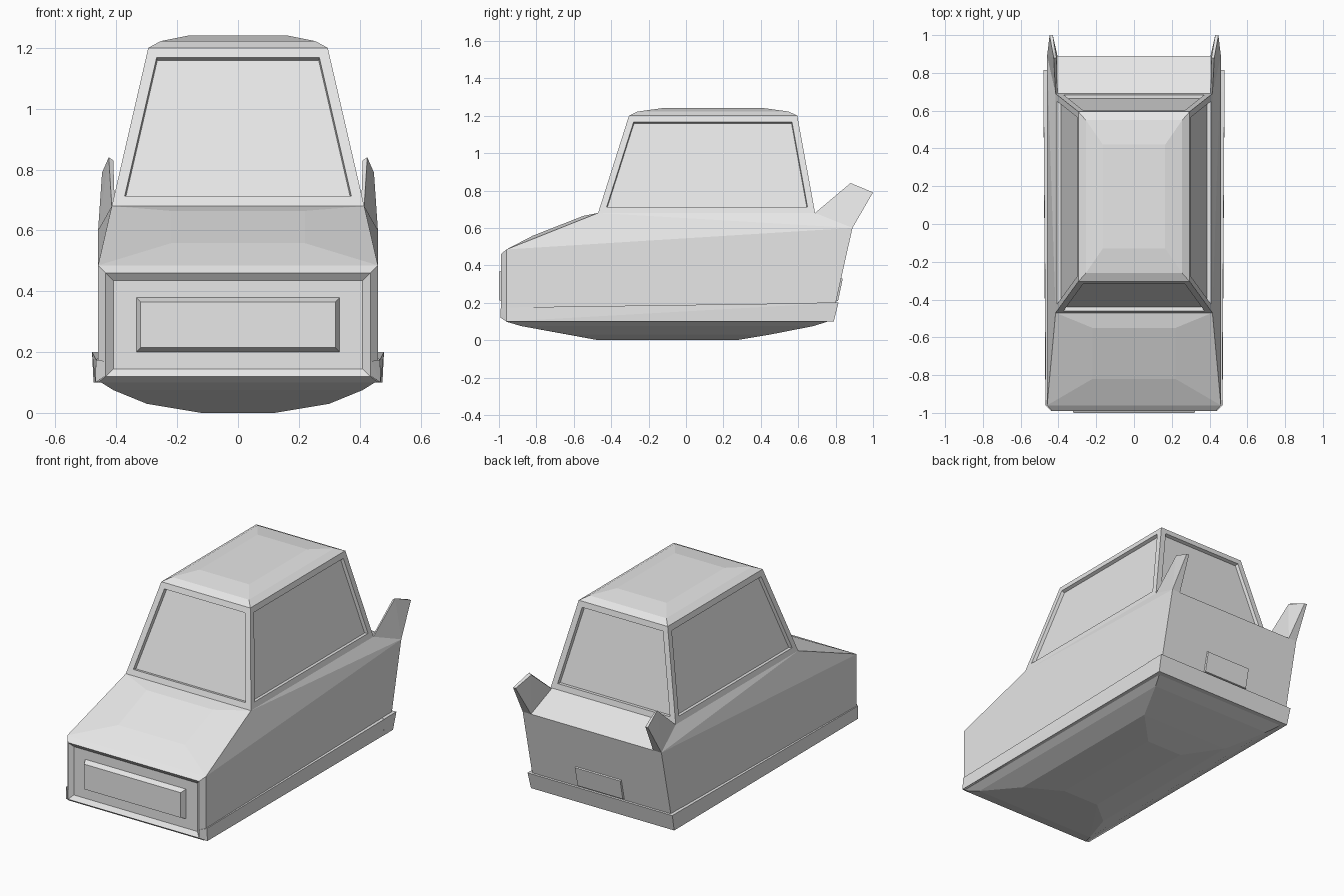
import bpy
import bmesh

cube = bpy.data.objects.get("Cube")
if cube:
    bpy.data.objects.remove(cube, do_unlink=True)

grey = bpy.data.materials.new("light_grey")
grey.use_nodes = True
grey.diffuse_color = (0.8, 0.8, 0.8, 1)
grey.node_tree.nodes["Principled BSDF"].inputs["Base Color"].default_value = (0.8, 0.8, 0.8, 1)


def mirrored(points):
    return points + [(-x, y, z) for x, y, z in points]


def ring(x, front, back, z):
    """Four corners of a level rectangle."""
    return mirrored([(x, front, z), (x, back, z)])


def solid(name, points, recess=None, margin=0.0, depth=0.0, taper=0.0):
    """Faceted convex solid; faces whose normal passes recess get a sunken panel."""
    bm = bmesh.new()
    for p in points:
        bm.verts.new(p)
    bmesh.ops.convex_hull(bm, input=bm.verts[:])
    loose = [v for v in bm.verts if not v.link_faces]
    bmesh.ops.delete(bm, geom=loose, context='VERTS')
    bmesh.ops.dissolve_limit(bm, angle_limit=0.01, verts=bm.verts[:], edges=bm.edges[:])
    bmesh.ops.recalc_face_normals(bm, faces=bm.faces[:])
    bm.normal_update()
    if recess:
        panels = [f for f in bm.faces if recess(f.normal)]
        if margin:
            bmesh.ops.inset_individual(bm, faces=panels, thickness=margin, use_even_offset=True)
        bmesh.ops.inset_individual(bm, faces=panels, thickness=taper, depth=-depth,
                                   use_even_offset=True)
    mesh = bpy.data.meshes.new(name)
    bm.to_mesh(mesh)
    bm.free()
    mesh.materials.append(grey)
    obj = bpy.data.objects.new(name, mesh)
    bpy.context.collection.objects.link(obj)
    return obj


# Main body with bulged hood, sloped rear deck and sunken nose panel
solid("body", mirrored([
    (0.435, -0.99, 0.12), (0.435, -0.99, 0.46),
    (0.46, -0.96, 0.10), (0.46, -0.96, 0.485),
    (0.22, -0.82, 0.558), (0.22, -0.55, 0.664),
    (0.415, -0.47, 0.68), (0.415, 0.69, 0.68),
    (0.46, 0.89, 0.60), (0.46, 0.778, 0.10),
]), recess=lambda n: n.y < -0.99, depth=0.02, taper=0.025)

# Cabin with a sunken window on each side
solid("cabin", ring(0.415, -0.47, 0.69, 0.68) + ring(0.295, -0.305, 0.595, 1.2),
      recess=lambda n: abs(n.z) < 0.5, margin=0.034, depth=0.02, taper=0.003)

# Crowned roof
solid("roof", ring(0.295, -0.305, 0.595, 1.2) + ring(0.255, -0.26, 0.55, 1.222)
      + ring(0.165, -0.13, 0.42, 1.24))

# Rounded underside
solid("underside", ring(0.45, -0.965, 0.76, 0.10) + ring(0.41, -0.88, 0.68, 0.075)
      + ring(0.30, -0.63, 0.45, 0.03) + ring(0.12, -0.47, 0.27, 0.0))

# Raised panels at front and back
solid("grille", mirrored([
    (0.335, -0.968, 0.20), (0.335, -0.968, 0.38),
    (0.32, -1.0, 0.215), (0.32, -1.0, 0.365),
]))
solid("rear_plate", mirrored([
    (0.155, 0.79, 0.205), (0.155, 0.82, 0.335),
    (0.15, 0.813, 0.21), (0.15, 0.838, 0.328),
]))

# Rear bumper band
solid("rear_bumper", ring(0.475, 0.70, 0.79, 0.10) + ring(0.48, 0.70, 0.815, 0.20))

# Side sills and tail fins
for side, s in (("left", 1), ("right", -1)):
    sill = [(0.437, -0.992, 0.12), (0.437, -0.992, 0.17),
            (0.469, -0.96, 0.10), (0.467, -0.96, 0.175),
            (0.475, 0.79, 0.10), (0.48, 0.815, 0.20),
            (0.43, 0.79, 0.10), (0.43, 0.815, 0.20)]
    fin = [(0.415, 0.69, 0.68), (0.405, 0.69, 0.675),
           (0.425, 0.88, 0.84), (0.41, 0.88, 0.83),
           (0.447, 1.0, 0.79), (0.43, 1.0, 0.79),
           (0.46, 0.89, 0.60), (0.405, 0.89, 0.60)]
    solid(side + "_sill", [(s * x, y, z) for x, y, z in sill])
    solid(side + "_tail_fin", [(s * x, y, z) for x, y, z in fin])
